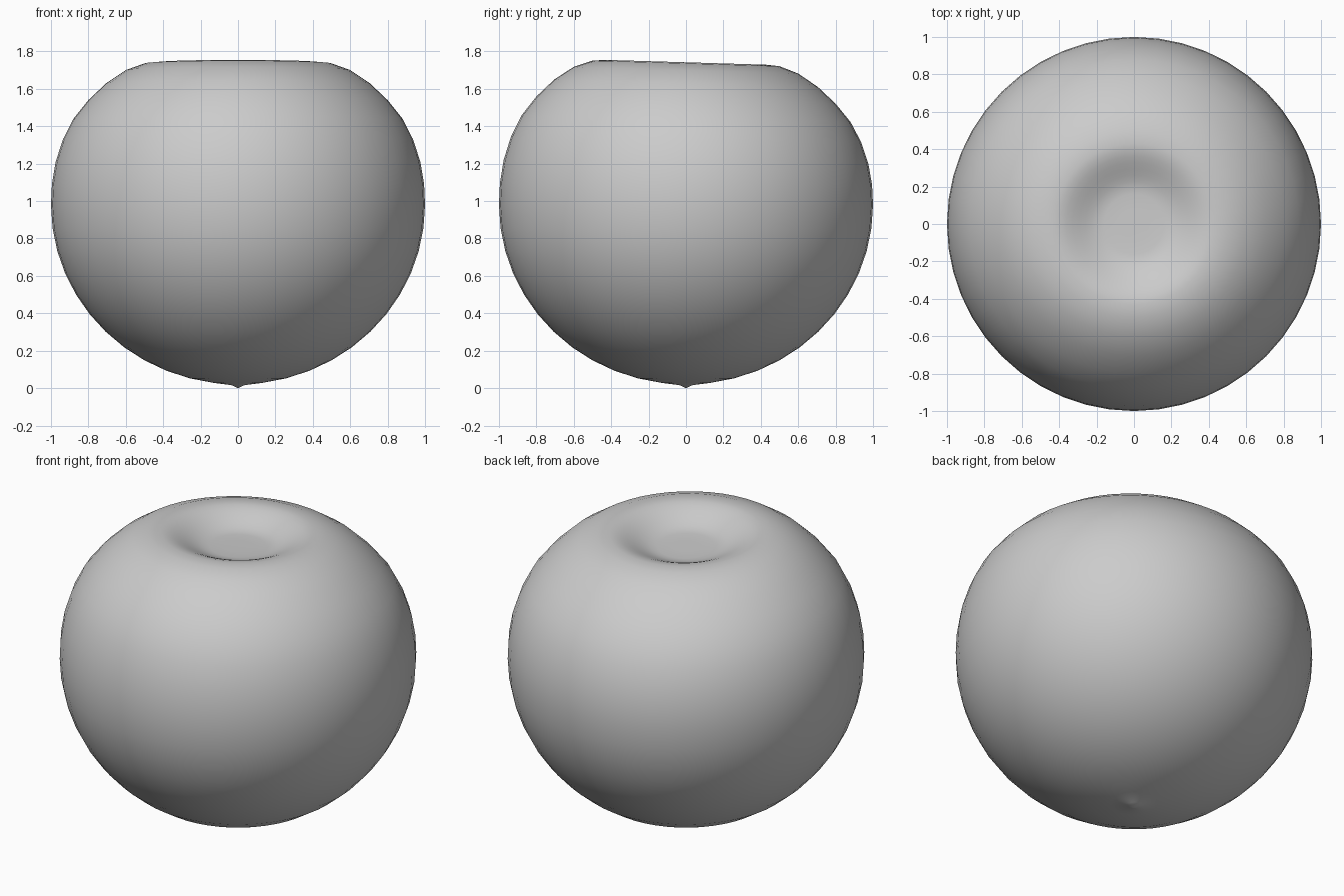
import bpy
import bmesh
from math import sin, cos, radians, tau

if "Cube" in bpy.data.objects:
    bpy.data.objects.remove(bpy.data.objects["Cube"], do_unlink=True)

SEGMENTS = 48
STEP = 7.5
MID_Z = 0.98

grey = bpy.data.materials.new("plain grey")
grey.use_nodes = True
colour = (0.6, 0.6, 0.6, 1)
grey.diffuse_color = colour
grey.node_tree.nodes["Principled BSDF"].inputs["Base Color"].default_value = colour

# Small pointed tip, then the round lower half
profile = [(0, 0), (0.035, 0.016)]
for i in range(1, 13):
    a = radians(i * STEP)
    profile.append((sin(a), MID_Z - 0.96 * cos(a)))

# Upper half, narrowing to a flattened shoulder
profile += [(0.995, 1.09), (0.975, 1.21), (0.936, 1.33), (0.88, 1.44),
            (0.80, 1.54), (0.705, 1.63), (0.60, 1.70), (0.50, 1.736)]

# Soft rim falling into a shallow dish
RIM, FLOOR, DEPTH = 0.43, 0.16, 0.085
for i in range(9):
    t = i / 8
    r = RIM + (FLOOR - RIM) * t
    profile.append((r, 1.742 - DEPTH * t * t * (3 - 2 * t)))
profile += [(0.08, 1.656), (0, 1.656)]

# Revolve the profile around the upright axis
bm = bmesh.new()
verts = [bm.verts.new((r, 0, z)) for r, z in profile]
edges = [bm.edges.new(pair) for pair in zip(verts, verts[1:])]
bmesh.ops.spin(bm, geom=verts + edges, cent=(0, 0, 0), axis=(0, 0, 1),
               angle=tau, steps=SEGMENTS, use_duplicate=False)
bmesh.ops.remove_doubles(bm, verts=bm.verts, dist=0.0005)

# Slight tilt of the top towards the back
for v in bm.verts:
    weight = min(max((v.co.z - MID_Z) / 0.7, 0), 1)
    v.co.z -= 0.03 * v.co.y * weight

bmesh.ops.recalc_face_normals(bm, faces=bm.faces)
for f in bm.faces:
    f.smooth = True

mesh = bpy.data.meshes.new("dimpled_ball")
bm.to_mesh(mesh)
bm.free()
mesh.materials.append(grey)
ball = bpy.data.objects.new("dimpled_ball", mesh)
bpy.context.collection.objects.link(ball)
